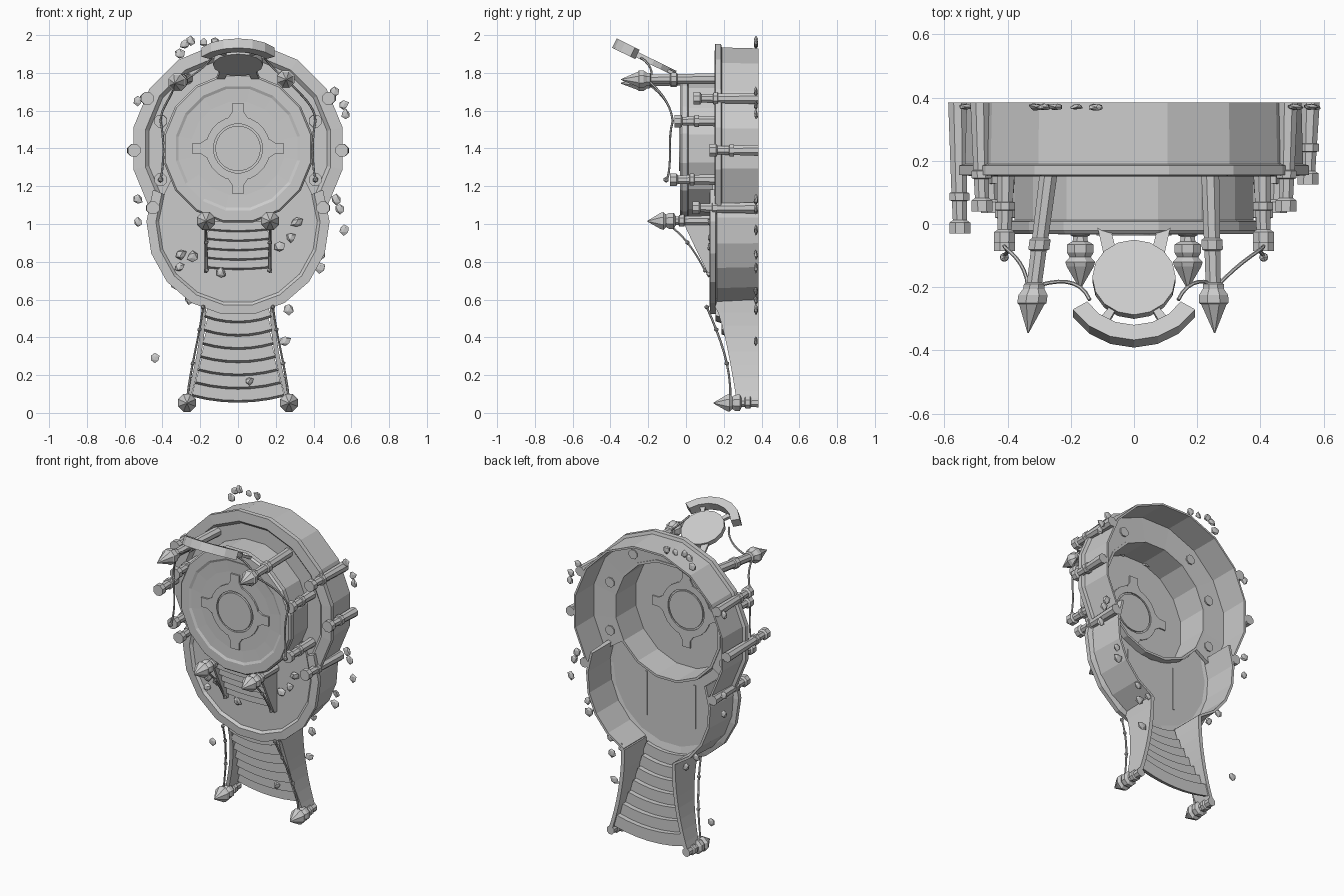
import bpy, bmesh, math, random
from mathutils import Vector, Matrix
from mathutils.geometry import interpolate_bezier

random.seed(4)
cube = bpy.data.objects.get("Cube")
if cube:
    bpy.data.objects.remove(cube, do_unlink=True)

stone = bpy.data.materials.new("grey stone")
stone.use_nodes = True
stone.diffuse_color = (0.6, 0.6, 0.6, 1)
stone.node_tree.nodes["Principled BSDF"].inputs["Base Color"].default_value = (0.6, 0.6, 0.6, 1)

BACK = 0.385      # plane of the open underside
UP, LOW = 1.4, 1.0  # heights of the two round tier centres


def finish(name, bm):
    bmesh.ops.remove_doubles(bm, verts=bm.verts, dist=0.0004)
    bmesh.ops.recalc_face_normals(bm, faces=bm.faces)
    mesh = bpy.data.meshes.new(name)
    bm.to_mesh(mesh)
    bm.free()
    mesh.materials.append(stone)
    obj = bpy.data.objects.new(name, mesh)
    bpy.context.collection.objects.link(obj)


def loft(name, sections, loop=False):
    """Skin closed cross-sections, capping the ends unless they loop."""
    bm = bmesh.new()
    rows = [[bm.verts.new(p) for p in s] for s in sections]
    n = len(rows[0])
    pairs = list(zip(rows, rows[1:])) + ([(rows[-1], rows[0])] if loop else [])
    for a, b in pairs:
        for i in range(n):
            j = (i + 1) % n
            bm.faces.new((a[i], a[j], b[j], b[i]))
    if not loop:
        bm.faces.new(rows[0])
        bm.faces.new(rows[-1])
    finish(name, bm)


def around(r, angle, cz, y, cx=0):
    """Point on a circle facing the front; angle starts at the bottom."""
    return Vector((cx + r * math.sin(angle), y, cz - r * math.cos(angle)))


def lathe(name, profile, cz, sides=16, start=None, end=None):
    full = start is None
    if full:
        angles = [(k + 0.5) * math.tau / sides for k in range(sides)]
    else:
        angles = [math.radians(start + (end - start) * k / sides) for k in range(sides + 1)]
    loft(name, [[around(r, a, cz, y) for r, y in profile] for a in angles], full)


def prism(name, pts, offset):
    loft(name, [pts, [Vector(p) + Vector(offset) for p in pts]])


def tread(name, cz, r0, r1, y, half):
    """Curved tread with a sloping riser."""
    spread = math.degrees(math.asin(half / r1))
    lathe(name, [(r0, y), (r1 - .006, y), (r1 + .006, y + .034), (r0, y + .034)], cz, 6, -spread, spread)


def post(name, base, tip, profile, sides=8):
    """Turned post; profile holds (distance behind the tip, radius)."""
    base, tip = Vector(base), Vector(tip)
    length = base.y - tip.y
    rings = []
    for d, r in [(length, profile[0][1])] + profile[1:]:
        c = tip.lerp(base, d / length)
        rings.append([around(r, (k + 0.5) * math.tau / sides, c.z, c.y, c.x) for k in range(sides)])
    loft(name, rings)


def tube(name, controls, r=0.006):
    pts = interpolate_bezier(*[Vector(c) for c in controls], 9)
    rings = []
    for i, p in enumerate(pts):
        q = (pts[min(i + 1, 8)] - pts[max(i - 1, 0)]).to_track_quat('Z', 'Y')
        rings.append([p + q @ Vector((r * math.cos(t), r * math.sin(t), 0))
                      for t in (k * math.tau / 6 for k in range(6))])
    loft(name, rings)
    return pts


def lump(name, at, size, rough=0.0, squash=1.0):
    bm = bmesh.new()
    bmesh.ops.create_icosphere(bm, subdivisions=1, radius=size)
    for v in bm.verts:
        v.co *= 1 + random.uniform(-rough, rough)
        v.co.y *= squash
        v.co += Vector(at)
    finish(name, bm)


# Upper tier: open-backed wall, rim and sunken walkway
lathe("upper_tier", [(.54, BACK), (.545, .19), (.565, .185), (.565, .155), (.5, .15), (.48, .17),
                     (.38, .17), (.38, .19), (.53, .195), (.528, BACK)], UP, 11, 56.25, 303.75)
# Central drum with its stepped top
lathe("drum", [(.385, .195), (.385, .012), (.4, .008), (.4, -.02), (.39, -.032), (.335, -.032),
               (.32, -.025), (.25, -.022), (0, -.022), (0, -.008), (.37, -.008), (.37, .195)], UP)
# Medallion: disc, ring and four tabs
lathe("medallion_disc", [(.12, 0), (.12, -.036), (0, -.036), (0, 0)], UP, 24)
lathe("medallion_ring", [(.172, 0), (.172, -.033), (.13, -.033), (.13, 0)], UP, 24)
for k in range(4):
    turn = Matrix.Rotation(k * math.pi / 2, 3, 'Y')
    tab = [turn @ Vector((x, -.033, z)) + Vector((0, 0, UP))
           for x, z in ((-.05, .165), (.05, .165), (.03, .195), (.03, .24), (-.03, .24), (-.03, .195))]
    prism("medallion_tab", tab, (0, .033, 0))

# Lower tier: rim, walls open at the stair, and a floor cut around the drum
lathe("lower_rim", [(.455, .165), (.485, .155), (.485, .128), (.435, .125), (.42, .14), (.41, .155)],
      LOW, 11, -112, 112)
for s in (-1, 1):
    lathe("lower_wall", [(.445, BACK), (.455, .15), (.43, .15), (.43, BACK)], LOW, 5, s * 24, s * 112)
edge = [around(.425, math.radians(-124 + 248 * k / 16), LOW, .14) for k in range(17)]
edge += [around(.385, math.radians(64 - 128 * k / 8), UP, .14) for k in range(9)]
prism("lower_floor", edge, (0, .015, 0))


def stair_half(z):
    """Half width of the flared lower stair at a height."""
    return .18 + .095 * ((.6 - z) / .55) ** 2


# Lower stair fans out from the lower tier; upper stair climbs to the drum
STEPS = 7
for k in range(STEPS):
    r0, r1 = [.45 + .49 * (k + i) / STEPS for i in (0, 1)]
    tread("lower_tread", LOW, r0, r1, .155 + .19 * k / (STEPS - 1), stair_half(LOW - r0) - .004)
for k in range(5):
    tread("upper_tread", 2.2, 1.19 + .05 * k, 1.24 + .05 * k, .015 + .025 * k, .165)

# Post shapes, from base to tip
SPIKE = [(0, .028), (.2, .025), (.195, .034), (.17, .034), (.165, .024), (.15, .026),
         (.14, .046), (.115, .046), (.1, .036), (.085, .051), (.07, .046), (0, .002)]
COLUMN = [(0, .032), (.13, .027), (.128, .034), (.105, .034), (.103, .026), (.042, .024), (.034, .036), (0, .036)]
TALL = [(0, .031), (.3, .028), (.295, .036), (.265, .036), (.26, .027), (.16, .026),
        (.155, .036), (.14, .036), (.12, .05), (.095, .05), (.09, .043), (0, .002)]

for s in (-1, 1):
    # Side walls of the lower stair
    wall = []
    for k in range(9):
        t = k / 8
        z, y = .6 - .55 * t, .13 + .14 * t ** .6
        x = s * stair_half(z)
        wall.append([(x - .012, y, z), (x + .012, y, z), (x + .012, BACK, z), (x - .012, BACK, z)])
    loft("lower_stair_wall", wall)
    # Side walls of the upper stair
    prism("upper_stair_wall", [(s * .165, .16, .74), (s * .165, .115, .74), (s * .165, .06, .85),
                               (s * .165, -.02, 1.02), (s * .165, .16, 1.02)], (s * .015, 0, 0))
    # Spiked stair posts
    post("foot_post", (s * .27, BACK, .055), (s * .27, .145, .052), SPIKE)
    post("stair_head_post", (s * .17, .15, 1.02), (s * .17, -.205, 1.015), SPIKE)
    # Handrails with knobs
    low = tube("lower_rail", [(s * .27, .235, .07), (s * .25, .24, .25), (s * .205, .18, .4), (s * .185, .11, .56)])
    high = tube("upper_rail", [(s * .17, -.1, 1), (s * .17, -.02, .95), (s * .165, .04, .87), (s * .165, .1, .755)])
    for p in (low[3], low[6], low[8], high[4], high[8]):
        lump("rail_knob", p, .013)
    # Columns round the drum and round the outer wall
    for z, tip in ((1.545, -.06), (1.235, -.085)):
        post("inner_column", (s * .405, .2, z), (s * .41, tip, z), COLUMN)
    for x, z, tip in ((.55, 1.39, -.03 if s < 0 else .125), (.48, 1.665, .04), (.45, 1.085, .035)):
        post("outer_column", (s * (x + .008), BACK, z), (s * x, tip, z), COLUMN)
    # Tall leaning spikes and hanging ropes
    top = Vector((-.335, -.345, 1.745) if s < 0 else (.255, -.345, 1.765))
    post("tall_spike", (-.265 if s < 0 else .24, .2, 1.77), top, TALL)
    hook = top + Vector((0, .14, 0))
    tube("side_rope", [hook, (s * .34, -.11, 1.68), (s * .41, -.08, 1.62), (s * .41, -.07, 1.545)])
    tube("long_rope", [(s * .41, -.07, 1.545), (s * .39, -.1, 1.45), (s * .39, -.07, 1.33), (s * .41, -.1, 1.235)])
    tube("seat_rope", [hook, (s * .24, -.17, 1.77), (s * .17, -.17, 1.84), (s * .14, -.24, 1.88)])
    lump("rope_knob", (s * .41, -.105, 1.235), .016)

# Tilted round seat with a curved back
tilt_dir = Vector((0, -.9, .44)).normalized()
side = Vector((1, 0, 0))
normal = side.cross(tilt_dir).normalized()
hub = Vector((0, -.175, 1.855))


def seat_point(r, deg, h):
    a = math.radians(deg)
    return hub + side * (r * math.sin(a)) + tilt_dir * (r * math.cos(a)) + normal * h


prism("seat", [seat_point(.132, 360 * k / 16, -.015) for k in range(16)], normal * .03)
loft("seat_back", [[seat_point(r, -58 + 116 * k / 6, h)
                    for r, h in ((.175, -.03), (.228, -.03), (.228, .025), (.175, .025))] for k in range(7)])
for s in (-1, 1):
    prism("back_strut", [seat_point(r, s * a, -.006) for r, a in ((.12, 28), (.19, 28), (.19, 38), (.12, 38))],
          normal * .018)
    prism("seat_arm", [(s * .055, -.09, 1.82), (s * .095, -.1, 1.825), (s * .12, .01, 1.765), (s * .08, .01, 1.765)],
          (0, 0, -.02))

# Broken stones drifting round the rim
DRIFT = [(-.28, 1.95), (-.31, 1.9), (-.18, 1.96), (-.12, 1.965), (-.25, 1.97), (-.53, 1.65), (-.53, 1.13),
         (-.53, 1.01), (.51, 1.7), (.56, 1.63), (.57, 1.58), (.52, 1.13), (.54, 1.08), (.56, .97), (.44, .84),
         (.43, .77), (.28, .64), (.27, .55), (.25, .38), (-.44, .29), (-.26, .6), (-.33, .68), (.2, .6)]
for x, z in DRIFT:
    lump("drifting_stone", (x, .37, z), random.uniform(.022, .03), .22, .4)
# Loose stones on the floor and stairs
for x, y, z in ((-.3, .13, .84), (-.31, .13, .77), (.22, .13, .88), (.28, .13, .93), (.31, .13, 1.01),
                (.06, .31, .17), (-.09, .12, .74), (-.24, .13, .83)):
    lump("loose_stone", (x, y, z), random.uniform(.02, .03), .25, .6)
